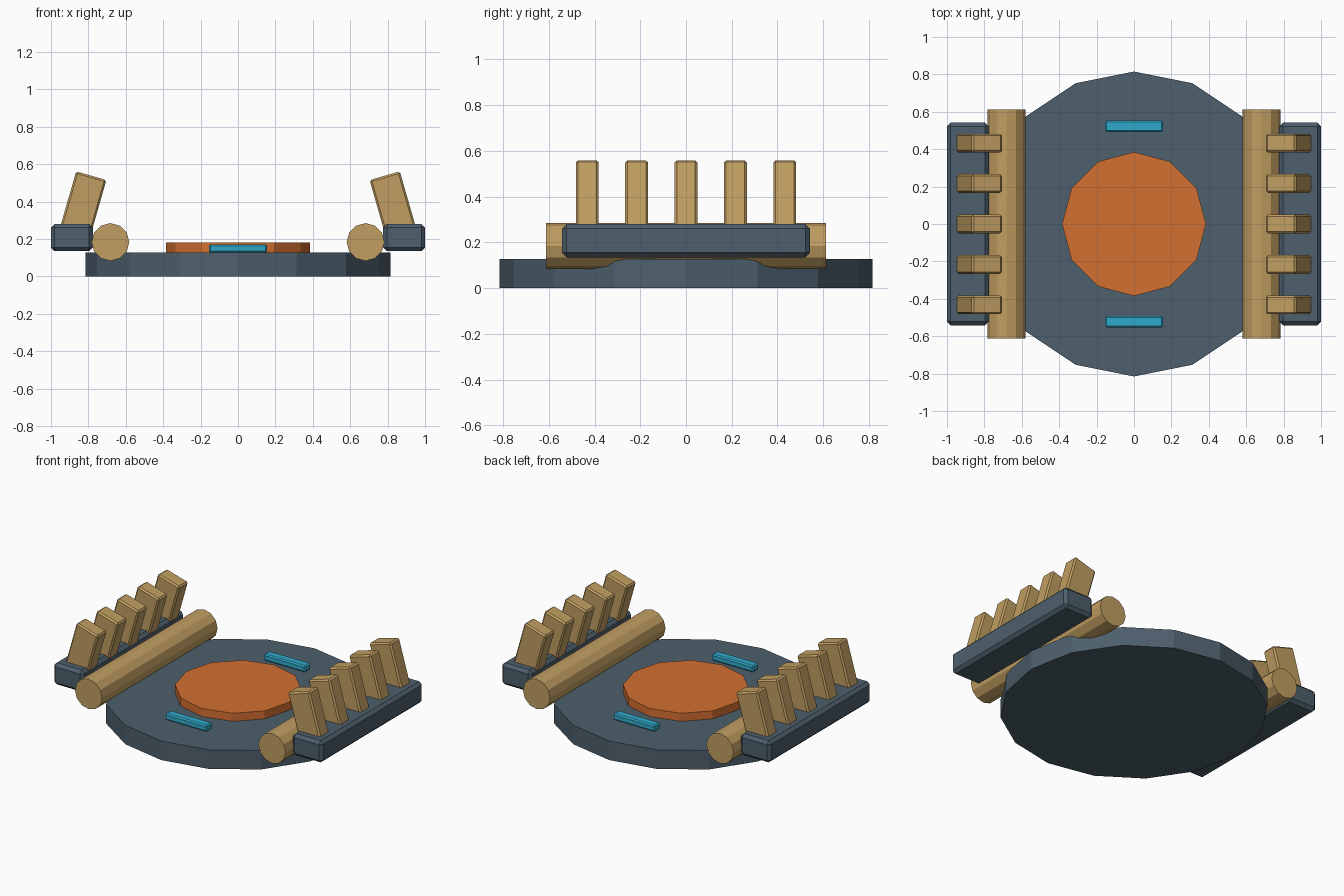
import bpy
from math import pi, radians

if "Cube" in bpy.data.objects:
    bpy.data.objects.remove(bpy.data.objects["Cube"])


def mat(name, rgb):
    m = bpy.data.materials.new(name)
    m.diffuse_color = (*rgb, 1)
    m.use_nodes = True
    m.node_tree.nodes["Principled BSDF"].inputs["Base Color"].default_value = m.diffuse_color
    return m


SLATE = mat("slate", (0.075, 0.115, 0.15))
TAN = mat("tan", (0.53, 0.34, 0.12))
ORANGE = mat("orange", (0.65, 0.16, 0.03))
CYAN = mat("cyan", (0.03, 0.4, 0.6))


def finish(name, material):
    ob = bpy.context.object
    ob.name = name
    ob.data.materials.append(material)
    return ob


def cylinder(name, sides, r, depth, loc, material, rot=(0, 0, 0)):
    bpy.ops.mesh.primitive_cylinder_add(vertices=sides, radius=r, depth=depth,
                                        location=loc, rotation=rot)
    return finish(name, material)


def box(name, size, loc, material, bevel, tilt=0):
    bpy.ops.mesh.primitive_cube_add(size=1, location=loc, rotation=(0, tilt, 0))
    ob = finish(name, material)
    ob.scale = size
    bpy.ops.object.transform_apply(location=False, rotation=False, scale=True)
    mod = ob.modifiers.new("bevel", 'BEVEL')
    mod.width = bevel
    mod.segments = 1
    return ob


# round platform and raised centre disc
cylinder("base_plate", 16, 0.815, 0.128, (0, 0, 0.064), SLATE)
cylinder("centre_disc", 12, 0.385, 0.064, (0, 0, 0.15), ORANGE)

# front and back light strips
for y, tag in ((-0.523, "front"), (0.523, "back")):
    box(tag + "_light", (0.31, 0.06, 0.044), (0, y, 0.15), CYAN, 0.008)

# side assemblies: roller, rail and five inward-leaning teeth
for s, tag in ((-1, "left"), (1, "right")):
    cylinder(tag + "_roller", 12, 0.101, 1.226, (s * 0.682, 0, 0.184), TAN, (pi / 2, 0, 0))
    box(tag + "_rail", (0.224, 1.084, 0.146), (s * 0.888, 0, 0.208), SLATE, 0.02)
    for i in range(5):
        box(f"{tag}_tooth_{i + 1}", (0.168, 0.1, 0.33), (s * 0.83, (i - 2) * 0.216, 0.38),
            TAN, 0.01, radians(-16 * s))
